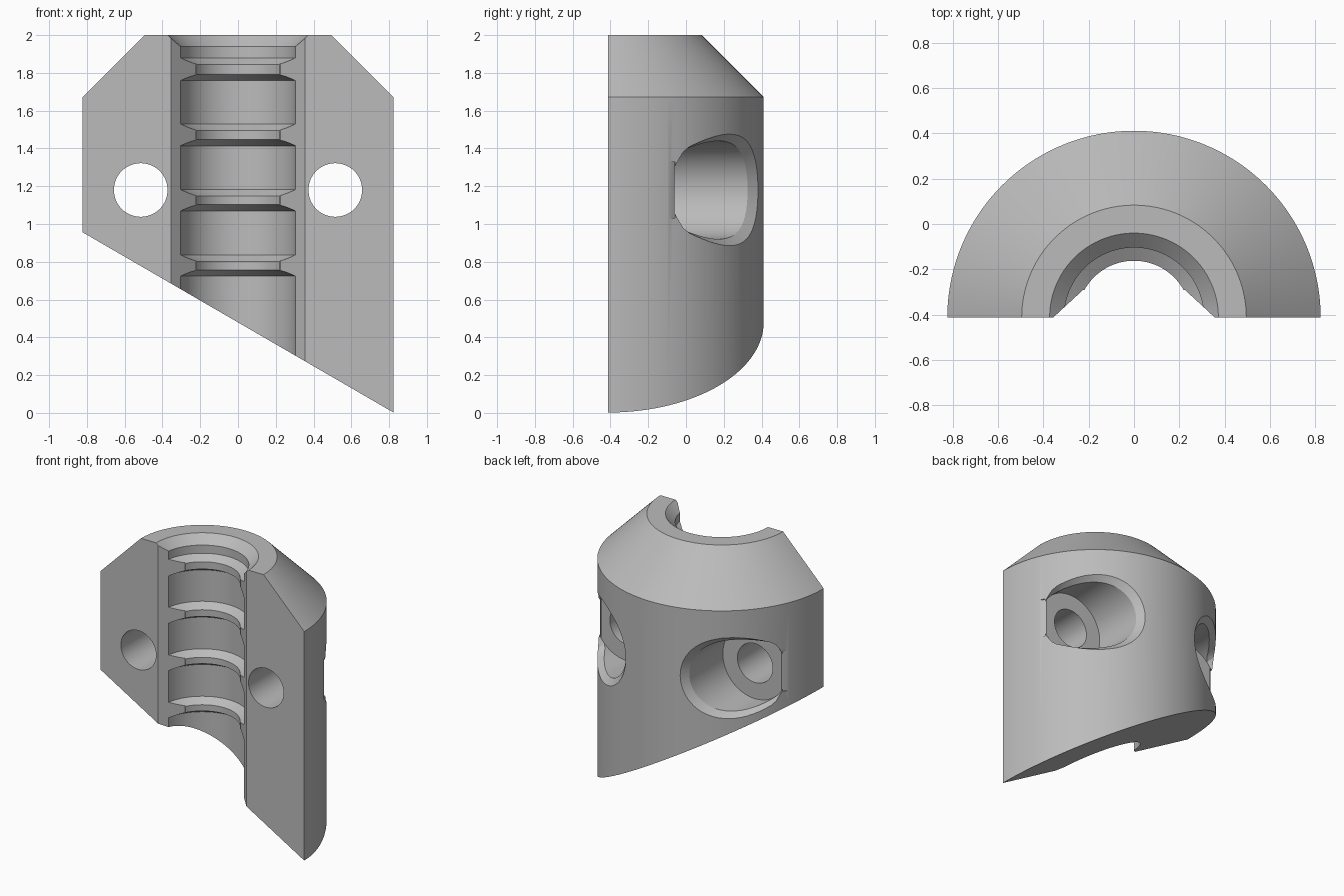
import bpy, bmesh
from math import cos, sin, pi, sqrt, radians
from mathutils import Matrix

if "Cube" in bpy.data.objects:
    bpy.data.objects.remove(bpy.data.objects["Cube"])

FRONT = -0.412          # flat front face, also the axis of the round body
R = 0.823               # outer radius
GROOVE, RIB = 0.308, 0.25
HOLE_X, HOLE_Z, SEAT = 0.515, 1.18, -0.06

grey = bpy.data.materials.new("plain grey")
grey.use_nodes = True
grey.diffuse_color = (0.5, 0.5, 0.5, 1)
grey.node_tree.nodes["Principled BSDF"].inputs["Base Color"].default_value = (0.5, 0.5, 0.5, 1)


def make(name, bm):
    bmesh.ops.recalc_face_normals(bm, faces=bm.faces)
    mesh = bpy.data.meshes.new(name)
    bm.to_mesh(mesh)
    bm.free()
    mesh.materials.append(grey)
    ob = bpy.data.objects.new(name, mesh)
    bpy.context.collection.objects.link(ob)
    return ob


def loft(name, rings, capped):
    """Join rings of equal point count; close the ends or loop round."""
    bm = bmesh.new()
    loops = [[bm.verts.new(p) for p in ring] for ring in rings]
    n = len(loops[0])
    pairs = list(zip(loops, loops[1:]))
    if capped:
        bm.faces.new(loops[0])
        bm.faces.new(loops[-1])
    else:
        pairs.append((loops[-1], loops[0]))
    for a, b in pairs:
        for i in range(n):
            j = (i + 1) % n
            bm.faces.new((a[i], a[j], b[j], b[i]))
    return make(name, bm)


def prism(name, outline, z0, z1):
    return loft(name, [[(x, y, z) for x, y in outline] for z in (z0, z1)], True)


def box(name, size, matrix):
    bm = bmesh.new()
    bmesh.ops.create_cube(bm, size=size, matrix=matrix)
    return make(name, bm)


# Round body: outer wall, top chamfer and ribbed bore, revolved
profile = [(R, -0.3), (R, 1.672), (0.495, 2), (0.372, 2), (GROOVE, 1.94)]
for i, top in enumerate((1.88, 1.53, 1.183, 0.837)):
    rib = 1.792 - 0.345 * i
    profile += [(GROOVE, top), (RIB, top - 0.035), (RIB, rib), (GROOVE, rib - 0.033)]
profile.append((GROOVE, -0.3))
STEPS = 160
body = loft("half_round_block",
            [[(r * cos(2 * pi * k / STEPS), FRONT + r * sin(2 * pi * k / STEPS), z)
              for r, z in profile] for k in range(STEPS)], False)

# Cutters: front half, sloping underside, flared mouth of the bore
cutters = [
    box("front_cutter", 4, Matrix.Translation((0, FRONT - 2, 1))),
    box("slope_cutter", 4, Matrix.Translation((R, 0, 0.002))
        @ Matrix.Rotation(radians(30.1), 4, 'Y') @ Matrix.Translation((0, 0, -2))),
    prism("mouth_cutter", [(-0.41, FRONT - 0.05), (0.41, FRONT - 0.05),
                           (0.225, FRONT + 0.121), (-0.225, FRONT + 0.121)], -0.5, 2.5),
]


def surface(x):
    return FRONT + sqrt(max(0, R * R - x * x))


# Screw holes: through hole, counterbore and a lip that follows the wall
for side, label in ((1, "left"), (-1, "right")):
    def ring(radius, height):
        pts = []
        for k in range(64):
            c, s = cos(2 * pi * k / 64), sin(2 * pi * k / 64)
            wall = surface(HOLE_X + 0.295 * c)
            pts.append((side * (HOLE_X + radius * c), height(wall), HOLE_Z + radius * s))
        return pts

    def lip(wall):
        return max(wall - 0.055, SEAT + 0.003)

    cutters.append(loft(label + "_screw_cutter", [
        ring(0.142, lambda w: FRONT - 0.1),
        ring(0.142, lambda w: SEAT),
        ring(0.26, lambda w: SEAT),
        ring(0.26, lip),
        ring(0.35, lambda w: lip(w) + 0.141),
        ring(0.35, lambda w: 0.8)], True))
    # Bevel where the seat breaks through the wall
    cutters.append(prism(label + "_seat_bevel_cutter",
                         [(side * 0.725, SEAT + 0.002), (side * 0.775, SEAT - 0.048),
                          (side * 0.85, SEAT + 0.002)], HOLE_Z - 0.147, HOLE_Z + 0.147))

bpy.context.view_layer.objects.active = body
for cutter in cutters:
    cutter.hide_render = True
    mod = body.modifiers.new("cut", 'BOOLEAN')
    mod.operation = 'DIFFERENCE'
    mod.solver = 'EXACT'
    mod.object = cutter
    bpy.ops.object.modifier_apply(modifier=mod.name)
for cutter in cutters:
    bpy.data.objects.remove(cutter)

bpy.ops.object.select_all(action='DESELECT')
body.select_set(True)
bpy.ops.object.shade_smooth_by_angle(angle=radians(25))
